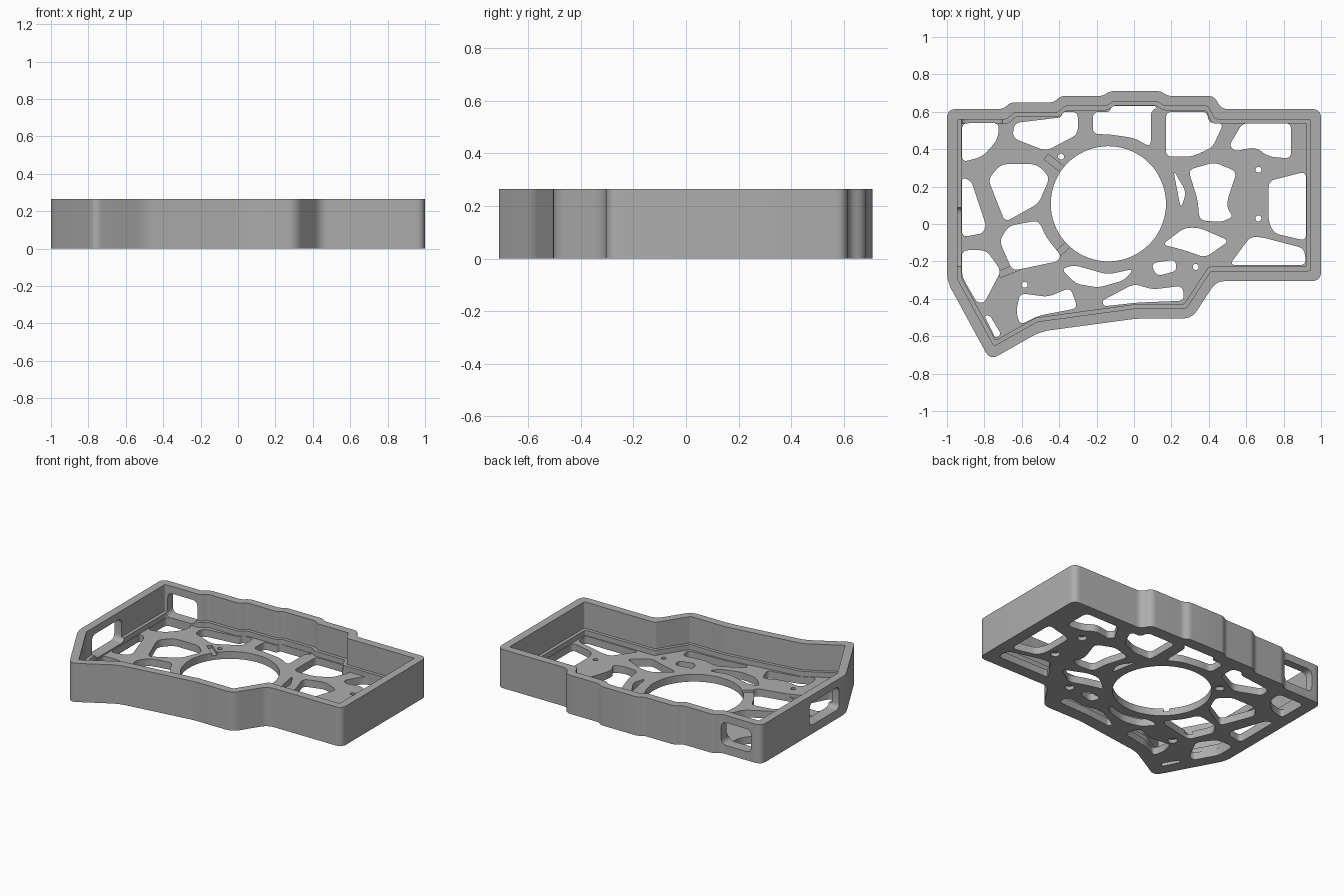
import bpy
import bmesh
import math
from mathutils import Vector, Matrix

default_cube = bpy.data.objects.get("Cube")
if default_cube:
    bpy.data.objects.remove(default_cube, do_unlink=True)

HEIGHT = 0.265
FLOOR = 0.05
LEDGE = 0.085
CENTRE = Vector((-0.137, 0.108))


def to_vectors(points):
    """Plan points are given in hundredths of a unit."""
    return [Vector((x, y)) / 100 for x, y in points]


def inset(points, distance):
    """Move a clockwise outline inward with mitred corners."""
    result = []
    for i, p in enumerate(points):
        a = (p - points[i - 1]).normalized()
        b = (points[(i + 1) % len(points)] - p).normalized()
        na, nb = Vector((a.y, -a.x)), Vector((b.y, -b.x))
        result.append(p + (na + nb) * distance / (1 + na.dot(nb)))
    return result


def rounded(points, radius, steps=5):
    """Fillet every corner, never using more than part of an edge."""
    result = []
    for i, p in enumerate(points):
        before = points[i - 1] - p
        after = points[(i + 1) % len(points)] - p
        cut = min(radius, before.length * 0.45, after.length * 0.45)
        start = p + before.normalized() * cut
        end = p + after.normalized() * cut
        for s in range(steps + 1):
            t = s / steps
            result.append(start * (1 - t) ** 2 + p * 2 * t * (1 - t) + end * t * t)
    return result


def circle(centre, radius, sides):
    return [centre + radius * Vector((math.cos(a), math.sin(a)))
            for a in (math.tau * i / sides for i in range(sides))]


def strip(start, end, width):
    """Rectangle running from start to end."""
    along = (end - start).normalized()
    side = Vector((-along.y, along.x)) * width / 2
    return [start + side, end + side, end - side, start - side]


def add_prism(bm, points, low, high, matrix=Matrix.Identity(4)):
    bottom = [bm.verts.new(matrix @ Vector((p.x, p.y, low))) for p in points]
    top = [bm.verts.new(matrix @ Vector((p.x, p.y, high))) for p in points]
    bm.faces.new(bottom)
    bm.faces.new(top)
    for i in range(len(points)):
        bm.faces.new((bottom[i - 1], bottom[i], top[i], top[i - 1]))


def make_object(name, prisms):
    bm = bmesh.new()
    for prism in prisms:
        add_prism(bm, *prism)
    bmesh.ops.recalc_face_normals(bm, faces=bm.faces)
    mesh = bpy.data.meshes.new(name)
    bm.to_mesh(mesh)
    bm.free()
    obj = bpy.data.objects.new(name, mesh)
    bpy.context.collection.objects.link(obj)
    return obj


def cut(target, name, prisms):
    """Subtract a set of separate prisms from the target for good."""
    cutter = make_object(name, prisms)
    cutter.hide_render = True
    modifier = target.modifiers.new(name, "BOOLEAN")
    modifier.operation = "DIFFERENCE"
    modifier.solver = "EXACT"
    modifier.object = cutter
    graph = bpy.context.evaluated_depsgraph_get()
    mesh = bpy.data.meshes.new_from_object(target.evaluated_get(graph))
    target.modifiers.clear()
    target.data = mesh
    bpy.data.objects.remove(cutter, do_unlink=True)


# Outer outline, clockwise from the back left corner of the plan
outline = to_vectors([
    (-100, 61.5), (-70, 61.5), (-66, 65), (-43, 65), (-39, 68.5), (-16.5, 68.5),
    (-13, 71), (14.5, 71), (18, 68.5), (43, 68.5), (46.5, 61.5), (100, 61.5),
    (100, -30.5), (44, -30.5), (31, -50.5), (2, -50.5), (-50, -57.5),
    (-77, -72.8), (-100, -30.5)])

# Openings in the floor
back_openings = [
    [(-92, 54), (-72, 54), (-73, 45), (-81, 36), (-92, 33)],
    [(-64, 54), (-39, 57), (-38, 60), (-30, 60), (-30, 48), (-47, 39), (-65, 46)],
    [(-22, 60), (-13, 60), (-12, 63), (13, 63), (9, 60), (9, 41), (0, 46),
     (-14, 48), (-22, 48)],
    [(17, 60), (39, 60), (40, 54), (48, 54), (42, 41), (31, 36), (17, 36)],
    [(58, 54), (84, 54), (84, 35), (72, 36), (65, 41), (54, 39), (51, 42)],
]
middle_openings = [
    [(-71, 32), (-52, 32), (-45, 25), (-51, 11), (-69, 1), (-78, 24)],
    [(-92, 25), (-87, 23), (-79, -1), (-81, -5), (-92, -7)],
    [(-72, -9), (-67, -1), (-51, 2), (-47, -7), (-39, -17), (-41, -20), (-65, -25)],
    [(29, 29), (43, 33), (55, 28), (50, 13), (50, 8), (53, 4), (47, 1), (35, 2),
     (34, 13)],
    [(21, 29), (28, 17), (25, 8)],
    [(72, 23), (92, 28), (92, -9), (75, -5), (72, 1)],
]
front_openings = [
    [(-92, -14), (-79, -14), (-71, -25), (-80, -42), (-84, -42), (-92, -28)],
    [(-80, -49), (-77, -49), (-71, -59), (-74, -61)],
    [(-63, -47), (-61, -37), (-46, -39), (-34, -34), (-30, -45), (-51, -49),
     (-61, -54)],
    [(-39, -24), (-32, -22), (-14, -27), (0, -24), (-5, -30), (-19, -34), (-31, -32)],
    [(9, -21), (22, -19), (23, -25), (12, -28)],
    [(-17, -41), (0, -32), (10, -35), (26, -33), (27, -41), (2, -42), (-16, -44)],
    [(15, -11), (27, -2), (35, -2), (51, -9), (38, -18), (27, -14)],
    [(51, -22), (62, -7), (68, -7), (91, -13), (92, -22)],
]
screw_points = to_vectors([(-39, 36), (-58.5, -32.5), (33, -23), (66.5, 3), (66.5, 29)])

# Solid body, then the stepped cavity that leaves the wall, ledge and floor
tray = make_object("case_tray", [(rounded(outline, 0.05), 0, HEIGHT)])
cut(tray, "upper_cavity", [(rounded(inset(outline, 0.055), 0.012), LEDGE, 1)])
cut(tray, "lower_cavity", [(rounded(inset(outline, 0.077), 0.012), FLOOR, LEDGE + 0.05)])

# Floor lattice, large round opening and screw holes
openings = [rounded(to_vectors(points), 0.035)
            for points in back_openings + middle_openings + front_openings]
openings.append(circle(CENTRE, 0.308, 72))
openings += [circle(p, 0.016, 16) for p in screw_points]
cut(tray, "floor_openings", [(points, -0.1, FLOOR + 0.01) for points in openings])
cut(tray, "screw_recesses", [(circle(p, 0.03, 20), -0.1, 0.025) for p in screw_points])

# Shallow cable grooves across the ring and a strut
grooves = [strip(a, b, 0.035) for a, b in (
    to_vectors([(-47, 36), (-36, 27.5)]),
    to_vectors([(-42, -17), (-32, -8)]),
    to_vectors([(-72, -27), (-62, -23)]))]
cut(tray, "cable_grooves", [(points, 0.03, FLOOR + 0.02) for points in grooves])

# Connector windows in the left-hand end wall and the back wall
end_window = rounded(to_vectors([(-23, 6), (9, 6), (9, 21.5), (-23, 21.5)]), 0.04)
back_window = rounded(to_vectors([(-92.5, 6), (-70, 6), (-70, 21.5), (-92.5, 21.5)]), 0.04)
through_end = Matrix(((0, 0, 1, 0), (1, 0, 0, 0), (0, 1, 0, 0), (0, 0, 0, 1)))
through_back = Matrix(((1, 0, 0, 0), (0, 0, 1, 0), (0, 1, 0, 0), (0, 0, 0, 1)))
cut(tray, "wall_windows", [(end_window, -1.1, -0.9, through_end),
                           (back_window, 0.5, 0.75, through_back)])

# Single grey plastic
grey = bpy.data.materials.new("grey_plastic")
grey.use_nodes = True
colour = (0.42, 0.42, 0.42, 1)
grey.diffuse_color = colour
grey.node_tree.nodes["Principled BSDF"].inputs["Base Color"].default_value = colour
tray.data.materials.clear()
tray.data.materials.append(grey)
for face in tray.data.polygons:
    face.material_index = 0

bpy.ops.object.select_all(action="DESELECT")
tray.select_set(True)
bpy.context.view_layer.objects.active = tray
bpy.ops.object.shade_smooth_by_angle(angle=math.radians(30))
